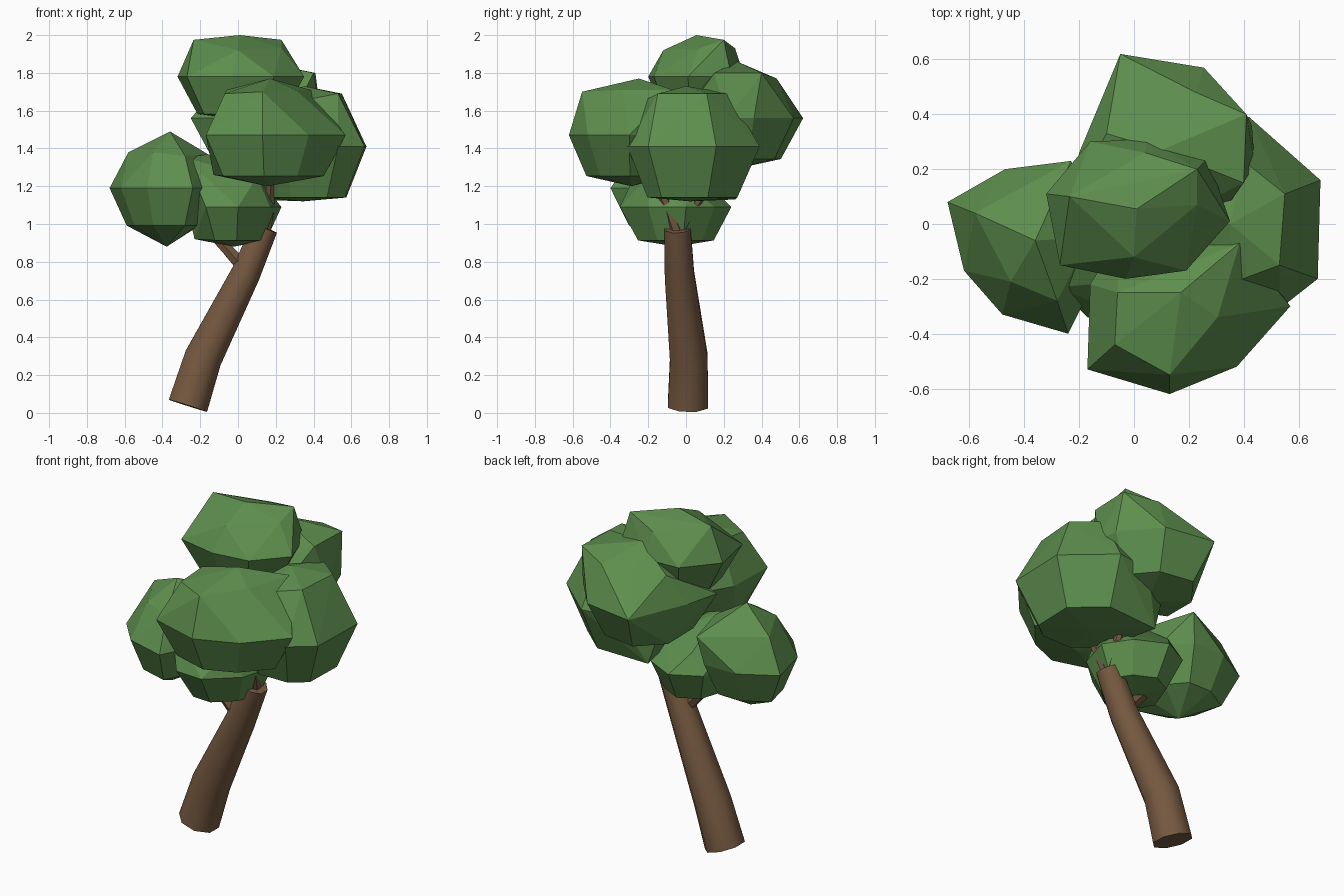
import bpy, bmesh, math
from mathutils import Vector

cube = bpy.data.objects.get("Cube")
if cube:
    bpy.data.objects.remove(cube, do_unlink=True)


def make_material(name, color):
    mat = bpy.data.materials.new(name)
    mat.use_nodes = True
    mat.diffuse_color = color
    bsdf = next(n for n in mat.node_tree.nodes if n.type == 'BSDF_PRINCIPLED')
    bsdf.inputs["Base Color"].default_value = color
    bsdf.inputs["Roughness"].default_value = 0.9
    return mat


leaf_green = make_material("leaf green", (0.11, 0.27, 0.075, 1))
bark_brown = make_material("bark brown", (0.18, 0.1, 0.052, 1))


def finish(bm, name, mat):
    bmesh.ops.recalc_face_normals(bm, faces=bm.faces)
    mesh = bpy.data.meshes.new(name)
    bm.to_mesh(mesh)
    bm.free()
    mesh.materials.append(mat)
    obj = bpy.data.objects.new(name, mesh)
    bpy.context.collection.objects.link(obj)
    return obj


def leaf_clump(name, outline, middle, bottom, corners, shoulder=0.86, shrink=0.68):
    """Faceted hull: widest outline, a smaller ring below it, uneven corners."""
    bm = bmesh.new()
    points = [Vector(p) for p in outline]
    centre = sum(points, Vector((0, 0))) / len(points)
    for p in points:
        low = centre + (p - centre) * shrink
        bm.verts.new((p.x, p.y, middle))
        bm.verts.new((low.x, low.y, middle + (bottom - middle) * shoulder))
    bm.verts.new((centre.x, centre.y, bottom))
    for corner in corners:
        bm.verts.new(corner)
    bmesh.ops.convex_hull(bm, input=bm.verts)
    bmesh.ops.delete(bm, geom=[v for v in bm.verts if not v.link_faces], context='VERTS')
    return finish(bm, name, leaf_green)


def limb(name, path, sides):
    """Tapering tube through (position, radius) stations, square to its path."""
    bm = bmesh.new()
    spots = [Vector(p) for p, r in path]
    rings = []
    for k, (p, radius) in enumerate(path):
        along = spots[min(k + 1, len(spots) - 1)] - spots[max(k - 1, 0)]
        side = Vector((0, 1, 0)).cross(along).normalized()
        across = along.cross(side).normalized()
        rings.append([])
        for i in range(sides):
            a = math.tau * (i + 0.5) / sides
            offset = side * math.cos(a) + across * math.sin(a)
            rings[-1].append(bm.verts.new(spots[k] + offset * radius))
    for low, high in zip(rings, rings[1:]):
        for i in range(sides):
            j = (i + 1) % sides
            bm.faces.new((low[i], low[j], high[j], high[i]))
    bm.faces.new(rings[0])
    bm.faces.new(rings[-1])
    obj = finish(bm, name, bark_brown)
    bpy.ops.object.select_all(action='DESELECT')
    obj.select_set(True)
    bpy.context.view_layer.objects.active = obj
    bpy.ops.object.shade_smooth_by_angle(angle=math.radians(50))
    return obj


# Leaning trunk
limb("trunk", [((-0.265, 0.01, 0.038), 0.115), ((-0.185, 0.015, 0.29), 0.108),
               ((0.04, -0.035, 0.735), 0.084), ((0.142, -0.045, 0.98), 0.075)], 8)

# Branches
limb("side_branch", [((0.03, -0.04, 0.77), 0.04), ((-0.06, -0.05, 0.87), 0.034),
                     ((-0.2, -0.06, 1.02), 0.028)], 6)
limb("front_branch", [((0.14, -0.04, 0.94), 0.036), ((0.165, -0.09, 1.08), 0.03),
                      ((0.18, -0.18, 1.28), 0.025)], 6)
limb("back_branch", [((0.14, -0.04, 0.94), 0.034), ((0.16, 0.03, 1.06), 0.025),
                     ((0.18, 0.16, 1.3), 0.02)], 6)

# Leaf clumps, each from its widest outline and its uneven corners
leaf_clump("right_clump",
           [(-0.68, 0.08), (-0.62, -0.17), (-0.48, -0.33), (-0.24, -0.4),
            (-0.14, -0.2), (-0.13, 0.05), (-0.26, 0.2), (-0.47, 0.2)],
           1.19, 0.88,
           [(-0.36, -0.06, 1.49), (-0.58, 0.04, 1.38), (-0.16, -0.05, 1.37),
            (-0.23, 0.23, 1.36), (-0.45, -0.21, 1.38), (-0.28, -0.28, 1.36)], 0.64, 0.7)
leaf_clump("low_clump",
           [(0.23, 0), (0.13, 0.15), (-0.05, 0.24), (-0.22, 0.15),
            (-0.27, -0.05), (-0.17, -0.34), (0, -0.35), (0.17, -0.2)],
           1.09, 0.88,
           [(-0.28, -0.23, 1.35), (-0.16, -0.1, 1.37), (0.13, 0.03, 1.19),
            (0.1, -0.2, 1.25), (-0.13, 0.13, 1.2), (-0.23, -0.1, 0.92)], 0.84)
leaf_clump("top_clump",
           [(-0.32, 0.11), (-0.16, 0.3), (0.05, 0.31), (0.27, 0.24),
            (0.35, 0.01), (0.19, -0.17), (-0.03, -0.2), (-0.27, -0.15)],
           1.78, 1.55,
           [(0.01, 0.055, 2), (-0.235, 0.1, 1.975), (0.04, 0.26, 1.93),
            (0.23, 0.2, 1.975), (0.23, 0.07, 1.93), (0, -0.12, 1.92)])
leaf_clump("front_clump",
           [(-0.16, -0.22), (-0.17, -0.53), (0.13, -0.62), (0.375, -0.52),
            (0.57, -0.3), (0.41, -0.08), (0.15, 0), (-0.05, -0.04)],
           1.47, 1.2,
           [(0.17, -0.25, 1.77), (-0.07, -0.44, 1.69), (0.13, -0.55, 1.7),
            (0.305, -0.34, 1.71), (0.385, -0.07, 1.71), (-0.06, -0.25, 1.71),
            (-0.13, -0.3, 1.26)], 0.8, 0.72)
leaf_clump("left_clump",
           [(0.68, 0.16), (0.42, 0.39), (0.2, 0.36), (-0.02, 0.23),
            (0.04, -0.15), (0.25, -0.31), (0.53, -0.31), (0.67, -0.2)],
           1.41, 1.12,
           [(0.35, 0, 1.73), (0.55, 0.11, 1.69), (0.53, -0.15, 1.69),
            (0.4, 0.23, 1.69), (0.37, -0.21, 1.66), (0.12, 0.08, 1.65),
            (0.07, 0.26, 1.13)], 0.93)
leaf_clump("back_clump",
           [(-0.05, 0.62), (0.255, 0.57), (0.43, 0.36), (0.44, 0.22),
            (0.28, -0.02), (0, -0.05), (-0.25, 0.06), (-0.2, 0.26)],
           1.56, 1.29,
           [(0.1, 0.27, 1.86), (0.41, 0.4, 1.8), (0.225, 0.48, 1.77),
            (0.4, 0.15, 1.8), (-0.1, 0.33, 1.73), (-0.12, 0.34, 1.33)], 0.8)
